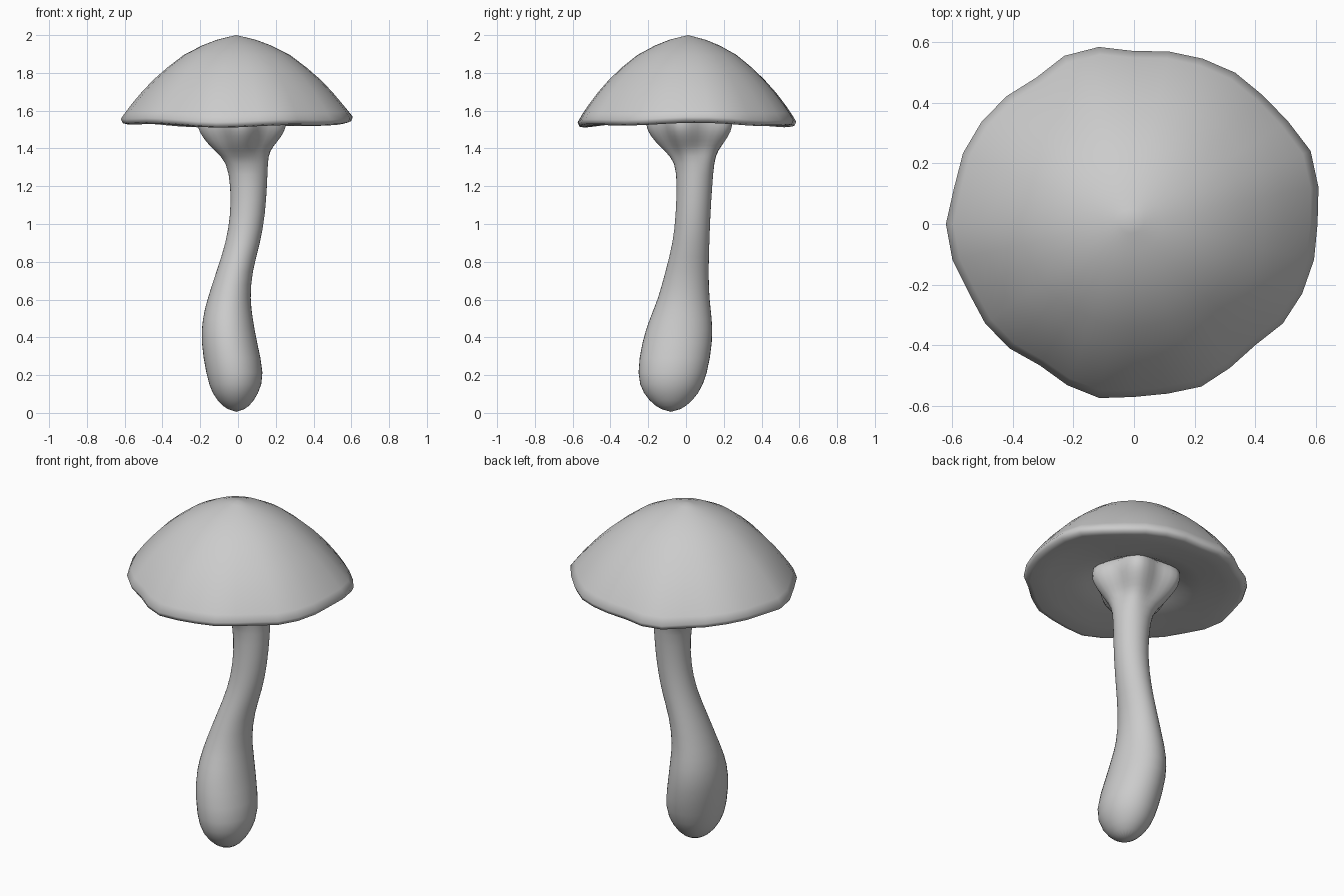
import bpy, bmesh
from math import sin, cos, pi, radians

if "Cube" in bpy.data.objects:
    bpy.data.objects.remove(bpy.data.objects["Cube"], do_unlink=True)

# Single material
GREY = (0.6, 0.6, 0.6, 1.0)
grey = bpy.data.materials.new("mushroom grey")
grey.use_nodes = True
grey.diffuse_color = GREY
grey.node_tree.nodes["Principled BSDF"].inputs["Base Color"].default_value = GREY


def loft(name, start, rings, end, sharp=50):
    """Skin rings of points together and close both ends with a tip point."""
    bm = bmesh.new()
    loops = [[bm.verts.new(p) for p in ring] for ring in rings]
    n = len(loops[0])
    for a, b in zip(loops, loops[1:]):
        for i in range(n):
            j = (i + 1) % n
            bm.faces.new((a[i], a[j], b[j], b[i]))
    for tip, loop in ((start, loops[0]), (end, loops[-1])):
        v = bm.verts.new(tip)
        for i in range(n):
            bm.faces.new((v, loop[i], loop[(i + 1) % n]))
    bmesh.ops.recalc_face_normals(bm, faces=bm.faces)
    mesh = bpy.data.meshes.new(name)
    bm.to_mesh(mesh)
    bm.free()
    mesh.materials.append(grey)
    obj = bpy.data.objects.new(name, mesh)
    bpy.context.collection.objects.link(obj)
    bpy.ops.object.select_all(action="DESELECT")
    obj.select_set(True)
    bpy.context.view_layer.objects.active = obj
    bpy.ops.object.shade_smooth_by_angle(angle=radians(sharp))
    return obj


# Curved stem: height, left and right edge in x, front and back edge in y
STEM = [
    (.03, -.08, .06, -.16, 0), (.1, -.14, .11, -.23, .07),
    (.2, -.17, .145, -.265, .115), (.38, -.2, .1, -.235, .145),
    (.5, -.19, .08, -.195, .14), (.6, -.165, .065, -.15, .125),
    (.75, -.115, .075, -.11, .12), (.9, -.065, .12, -.07, .125),
    (1.05, -.04, .145, -.055, .13), (1.2, -.04, .155, -.05, .14),
    (1.33, -.06, .16, -.055, .15),
]
STEM_SIDES = 20


def stem_ring(z, x0, x1, y0, y1):
    ring = []
    for i in range(STEM_SIDES):
        a = 2 * pi * i / STEM_SIDES
        ring.append(((x0 + x1) / 2 + (x1 - x0) / 2 * cos(a),
                     (y0 + y1) / 2 + (y1 - y0) / 2 * sin(a), z))
    return ring


# Lobed flare where the stem meets the cap: height, radius, lobe depth
FLARE = [(1.39, .145, .1), (1.44, .185, .16), (1.49, .215, .18),
         (1.53, .225, .18), (1.6, .22, .15)]


def flare_ring(z, radius, depth):
    ring = []
    for i in range(STEM_SIDES * 1):
        a = 2 * pi * i / STEM_SIDES
        r = radius * (1 + depth * cos(5 * (a + pi / 2)))
        ring.append((.02 + r * cos(a), .035 + r * sin(a), z))
    return ring


rings = [stem_ring(*s) for s in STEM] + [flare_ring(*f) for f in FLARE]
stem = loft("stem", (-.01, -.08, 0), rings, (.02, .04, 1.62), 80)
sub = stem.modifiers.new("smooth", "SUBSURF")
sub.levels = sub.render_levels = 1

# Uneven outline of the cap, in hundredths, anticlockwise from +x
OUTLINE = [60.5, 62, 63, 61, 60, 60, 59, 58, 57, 59.5, 60, 58, 59.5, 60.5, 61, 60.5,
           62, 61, 59, 59, 58, 56, 57.5, 58.5, 57, 57, 58, 57, 56.5, 59, 60, 60.5]

# Cap section from top to underside: share of outline, height, waviness
CAP = [(.07, 1.99, 0), (.17, 1.975, 0), (.3, 1.945, 0), (.46, 1.895, 0),
       (.6, 1.83, 0), (.72, 1.765, .1), (.82, 1.7, .2), (.9, 1.64, .4),
       (.96, 1.59, .7), (1, 1.553, 1), (.985, 1.53, 1), (.94, 1.523, .9),
       (.8, 1.53, .5), (.6, 1.54, .2), (.45, 1.56, 0), (.3, 1.6, 0)]


def cap_ring(share, z, wave):
    ring = []
    for i, radius in enumerate(OUTLINE):
        a = 2 * pi * i / len(OUTLINE)
        base = .59 + .02 * cos(2 * a)
        r = share * (base + (radius / 100 - base) * share ** 2)
        dz = wave * (.006 * sin(5 * a + 1) + .009 * cos(2 * a))
        ring.append((r * cos(a) - .01 * (1 - share),
                     r * sin(a) + .01 * (1 - share), z + dz))
    return ring


loft("cap", (-.01, .01, 2), [cap_ring(*c) for c in CAP], (0, 0, 1.64), 60)
